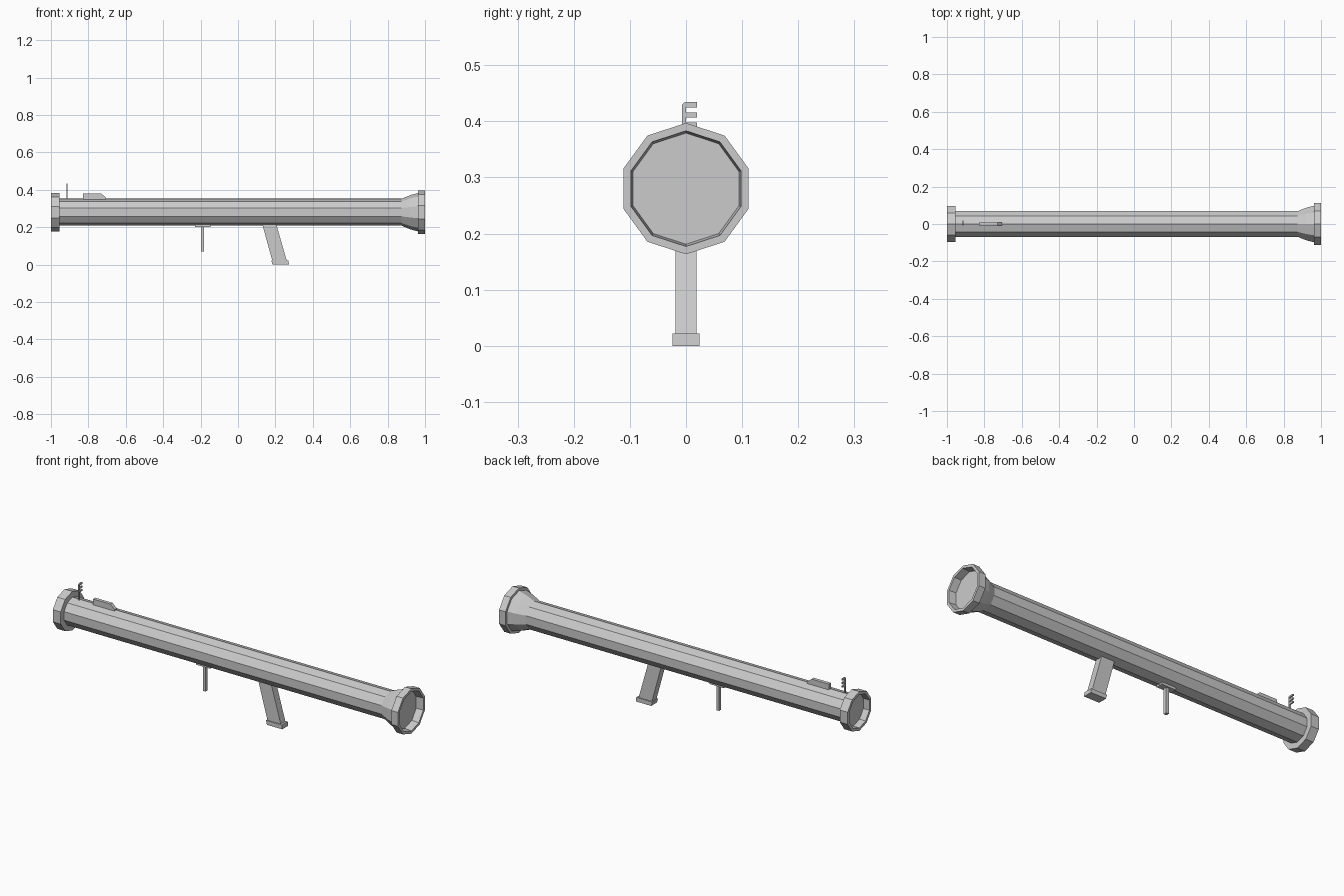
import bpy, bmesh
from math import sin, cos, tau

if "Cube" in bpy.data.objects:
    bpy.data.objects.remove(bpy.data.objects["Cube"])

AXIS_Z = 0.28
SIDES = 10


def finish(name, bm):
    bmesh.ops.recalc_face_normals(bm, faces=bm.faces)
    mesh = bpy.data.meshes.new(name)
    bm.to_mesh(mesh)
    bm.free()
    obj = bpy.data.objects.new(name, mesh)
    bpy.context.collection.objects.link(obj)
    return obj


def lathe(name, profile):
    """Ten-sided solid turned about the tube axis; profile is (x, radius)."""
    bm = bmesh.new()
    rings = [[bm.verts.new((x, r * sin(tau * i / SIDES), AXIS_Z + r * cos(tau * i / SIDES)))
              for i in range(SIDES)] for x, r in profile]
    for a, b in zip(rings, rings[1:]):
        for i in range(SIDES):
            j = (i + 1) % SIDES
            bm.faces.new((a[i], a[j], b[j], b[i]))
    bm.faces.new(rings[0])
    bm.faces.new(rings[-1])
    return finish(name, bm)


def prism(name, outline, direction):
    """Extrude a closed 3D outline along a direction."""
    bm = bmesh.new()
    face = bm.faces.new([bm.verts.new(p) for p in outline])
    ext = bmesh.ops.extrude_face_region(bm, geom=[face], use_keep_orig=True)
    verts = [v for v in ext["geom"] if isinstance(v, bmesh.types.BMVert)]
    bmesh.ops.translate(bm, verts=verts, vec=direction)
    return finish(name, bm)


def side_plate(name, xz, half_width):
    return prism(name, [(x, -half_width, z) for x, z in xz], (0, 2 * half_width, 0))


def box(x0, x1, z0, z1):
    return [(x0, z0), (x1, z0), (x1, z1), (x0, z1)]


# Tube with recessed rear collar and flared muzzle
lathe("launch_tube", [
    (-0.965, 0.087), (-1.0, 0.087), (-1.0, 0.102), (-0.955, 0.102), (-0.955, 0.072),
    (0.875, 0.072), (0.92, 0.091), (0.963, 0.103), (0.963, 0.117), (1.0, 0.117),
    (1.0, 0.103), (0.962, 0.099)])

# Slanted rear grip and its foot
side_plate("grip", [(0.185, 0.015), (0.262, 0.015), (0.205, 0.215), (0.13, 0.215)], 0.019)
side_plate("grip_foot", [(0.184, 0.0), (0.272, 0.0), (0.27, 0.022), (0.178, 0.022)], 0.024)

# Thin support handle and mounting plate
side_plate("handle_mount", box(-0.23, -0.148, 0.201, 0.216), 0.018)
side_plate("handle", box(-0.197, -0.181, 0.07, 0.204), 0.009)

# Sight block with sloped end
side_plate("sight_block", [(-0.83, 0.34), (-0.705, 0.34), (-0.705, 0.357),
                           (-0.73, 0.379), (-0.83, 0.379)], 0.009)

# Comb-shaped sight: spine with three teeth
comb = [(-0.007, 0.34), (0.0, 0.34)]
for z in (0.389, 0.407, 0.425):
    comb += [(0.0, z), (0.02, z), (0.02, z + 0.009)]
    if z < 0.42:
        comb.append((0.0, z + 0.009))
comb += [(-0.002, 0.434), (-0.007, 0.430)]
prism("comb_sight", [(-0.918, y, z) for y, z in comb], (0.007, 0, 0))
